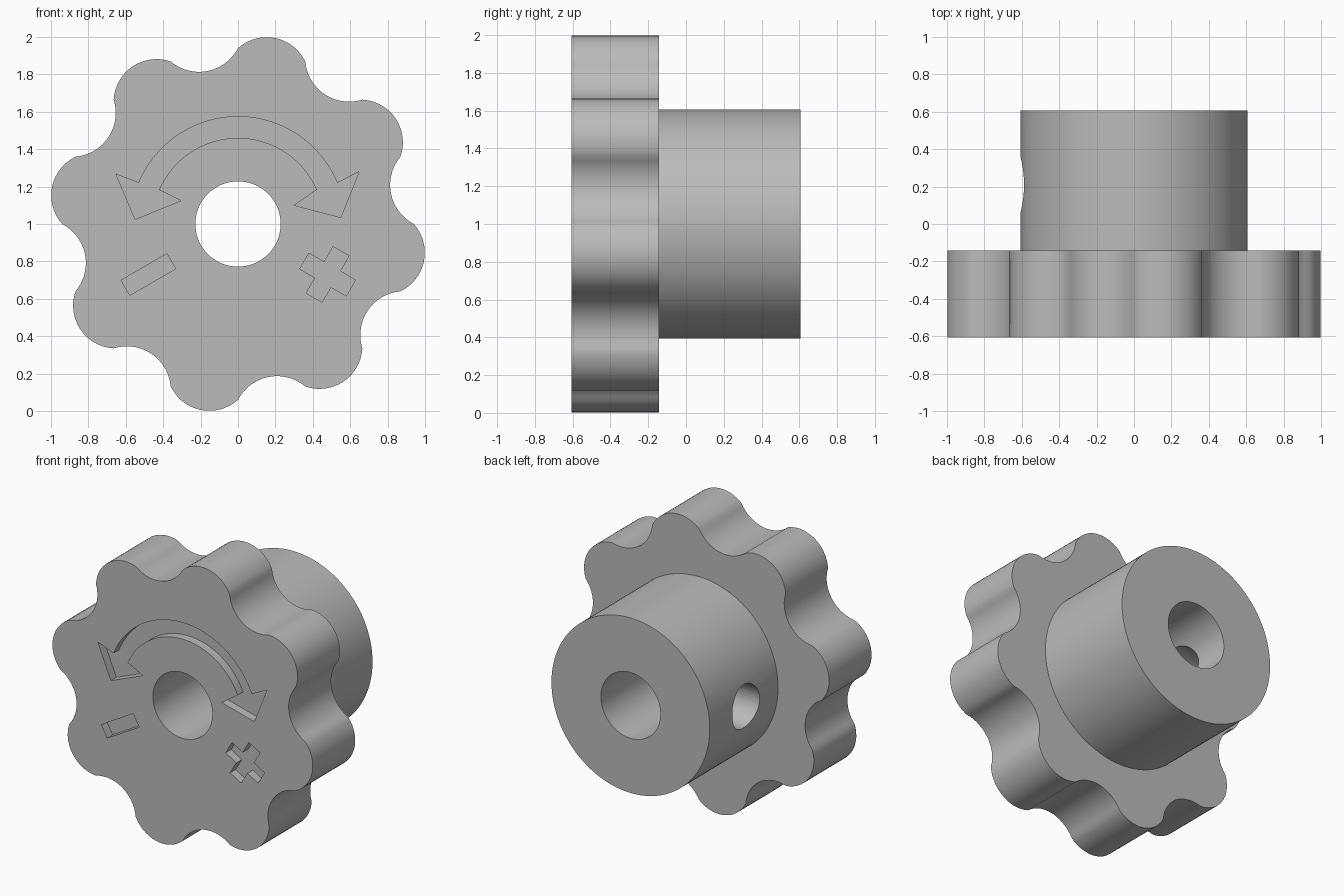
import bpy
import bmesh
from math import sin, cos, pi, radians, asin
from mathutils import Matrix, Vector

cube = bpy.data.objects.get("Cube")
if cube:
    bpy.data.objects.remove(cube, do_unlink=True)

grey = bpy.data.materials.new("plain_grey")
grey.use_nodes = True
colour = (0.5, 0.5, 0.5, 1)
grey.diffuse_color = colour
grey.node_tree.nodes["Principled BSDF"].inputs["Base Color"].default_value = colour

CENTRE_Z = 1.0
FRONT, STEP, BACK = -0.607, -0.142, 0.607
ENGRAVE = 0.06


def prism(name, outline, y0, y1):
    """Extrude an (x, z) outline, measured from the knob axis, along y."""
    bm = bmesh.new()
    face = bm.faces.new([bm.verts.new((x, y0, z + CENTRE_Z)) for x, z in outline])
    extruded = bmesh.ops.extrude_face_region(bm, geom=[face])
    moved = [v for v in extruded["geom"] if isinstance(v, bmesh.types.BMVert)]
    bmesh.ops.translate(bm, verts=moved, vec=(0, y1 - y0, 0))
    bmesh.ops.recalc_face_normals(bm, faces=bm.faces)
    mesh = bpy.data.meshes.new(name)
    bm.to_mesh(mesh)
    bm.free()
    mesh.materials.append(grey)
    obj = bpy.data.objects.new(name, mesh)
    bpy.context.collection.objects.link(obj)
    return obj


def arc(radius, start, end, count):
    return [(radius * cos(a), radius * sin(a))
            for a in (start + (end - start) * i / count for i in range(count + 1))]


def circle(radius, count=96):
    return arc(radius, 0, 2 * pi, count)[:-1]


def bar(cx, cz, length, width, angle):
    """Rectangle turned about its own centre."""
    turn = Matrix.Rotation(radians(angle), 2)
    corners = [(-1, -1), (1, -1), (1, 1), (-1, 1)]
    return [tuple(turn @ Vector((sx * length / 2, sz * width / 2)) + Vector((cx, cz)))
            for sx, sz in corners]


def lobed_outline(lobes=8, steps=14):
    """Alternating bulging and hollow arcs around the rim."""
    points = []
    joint, pitch = 0.94, pi / lobes
    half = joint * sin(pitch / 2)
    base = joint * cos(pitch / 2)
    for k in range(2 * lobes):
        axis = pitch / 2 + k * pitch
        bulge, sign = (0.088, -1) if k % 2 == 0 else (0.092, 1)
        radius = (half ** 2 + bulge ** 2) / (2 * bulge)
        sweep = asin(half / radius)
        for i in range(steps):
            t = -sweep + 2 * sweep * i / steps
            side = radius * sin(t)
            out = base + sign * (radius * cos(t) - radius + bulge)
            points.append((out * cos(axis) - side * sin(axis),
                           out * sin(axis) + side * cos(axis)))
    return points


def combine(target, tool, operation):
    mod = target.modifiers.new(tool.name, "BOOLEAN")
    mod.operation, mod.object, mod.solver = operation, tool, "EXACT"
    bpy.context.view_layer.objects.active = target
    bpy.ops.object.modifier_apply(modifier=mod.name)
    bpy.data.objects.remove(tool, do_unlink=True)


# Grip wheel and rear hub as one solid
knob = prism("lobed_knob", lobed_outline(), FRONT, STEP)
combine(knob, prism("hub", circle(0.607), STEP - 0.1, BACK), "UNION")

# Shaft bore
combine(knob, prism("shaft_bore", circle(0.228), -1, 1), "DIFFERENCE")

# Set-screw hole through the right wall of the hub
screw = prism("screw_hole", circle(0.15, 48), 0, 0.7)
screw.data.transform(Matrix.Translation((0, 0.21, CENTRE_Z))
                     @ Matrix.Rotation(pi / 2, 4, "Z")
                     @ Matrix.Translation((0, 0, -CENTRE_Z)))
combine(knob, screw, "DIFFERENCE")

# Engraved double-headed arrow
right_head = [(0.647, 0.28), (0.55, 0.035), (0.30, 0.10)]
left_head = [(-0.305, 0.125), (-0.55, 0.025), (-0.652, 0.267)]
outer = arc(0.574, radians(157.5), radians(22.5), 40)
inner = arc(0.46, radians(23.5), radians(156.5), 40)
arrow = outer + right_head + inner + left_head

# Engraved minus and plus signs
minus = bar(-0.479, 0.73 - CENTRE_Z, 0.283, 0.093, 30)
plus_bars = [bar(0.479, 0.73 - CENTRE_Z, 0.287, 0.098, a) for a in (60, -30)]
for outline in [arrow, minus] + plus_bars:
    combine(knob, prism("engraving", outline, FRONT - 0.05, FRONT + ENGRAVE), "DIFFERENCE")

# Smooth curved walls, crisp rims
bpy.ops.object.select_all(action="DESELECT")
knob.select_set(True)
bpy.context.view_layer.objects.active = knob
bpy.ops.object.shade_smooth_by_angle(angle=radians(30))
